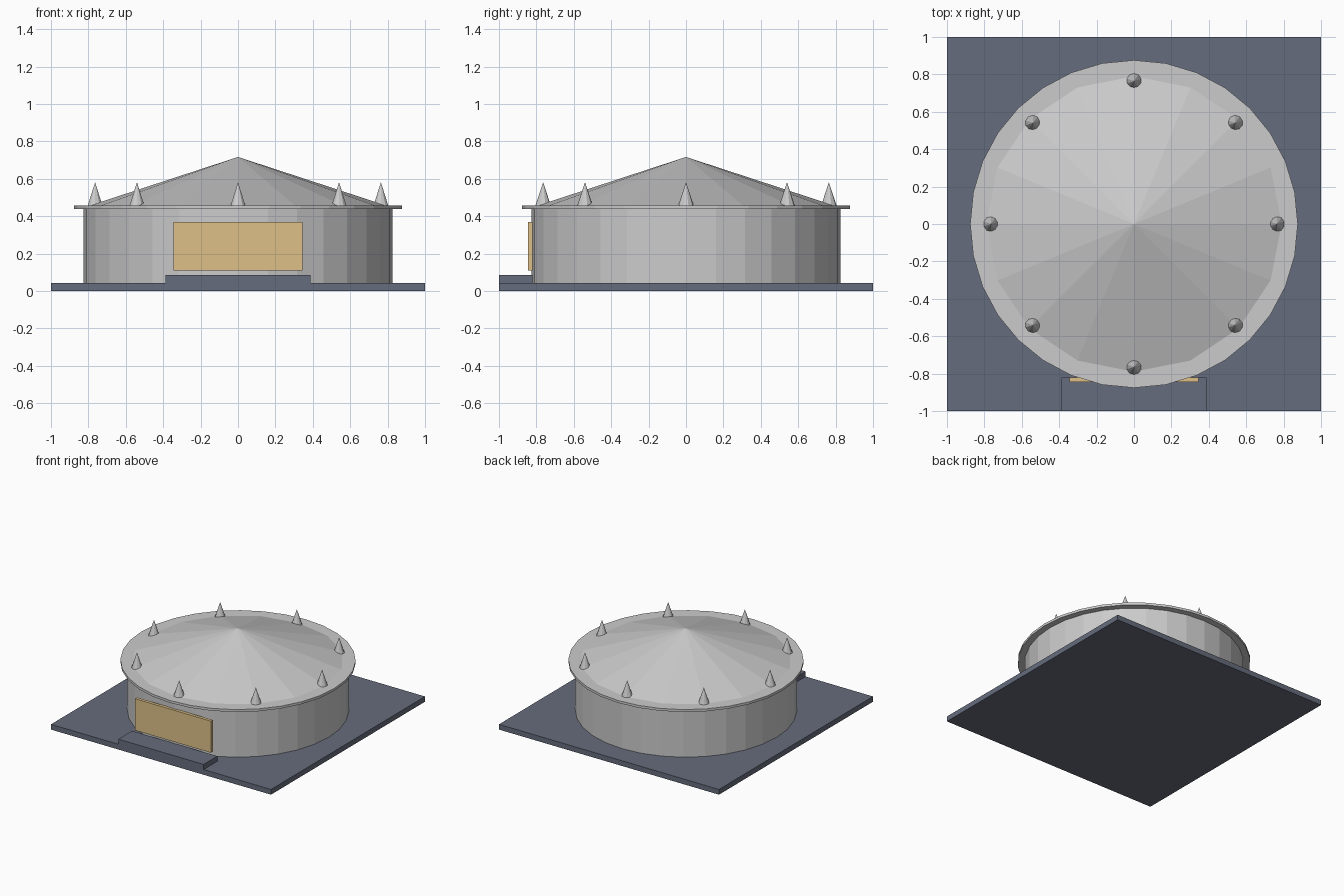
import bpy
from math import cos, sin, pi

if "Cube" in bpy.data.objects:
    bpy.data.objects.remove(bpy.data.objects["Cube"])


def material(name, color):
    m = bpy.data.materials.new(name)
    m.diffuse_color = (*color, 1)
    m.use_nodes = True
    m.node_tree.nodes["Principled BSDF"].inputs["Base Color"].default_value = m.diffuse_color
    return m


def box(name, x, y, z, mat):
    """Box from (min, max) ranges along each axis."""
    bpy.ops.mesh.primitive_cube_add(
        size=1, location=[(a + b) / 2 for a, b in (x, y, z)])
    ob = bpy.context.object
    ob.name = name
    ob.scale = [b - a for a, b in (x, y, z)]
    bpy.ops.object.transform_apply(location=False, rotation=False)
    ob.data.materials.append(mat)
    return ob


def cone(name, sides, r1, r2, z0, z1, x=0, y=0):
    """Flat-faced cone or cylinder between two heights."""
    bpy.ops.mesh.primitive_cone_add(
        vertices=sides, radius1=r1, radius2=r2, depth=z1 - z0,
        location=(x, y, (z0 + z1) / 2))
    ob = bpy.context.object
    ob.name = name
    return ob


slate = material("slate", (0.13, 0.15, 0.20))
tan = material("tan", (0.73, 0.53, 0.25))

# Ground slab and entrance step
box("base_slab", (-1, 1), (-1, 1), (0, 0.043), slate)
box("entrance_step", (-0.388, 0.388), (-1, -0.822), (0.043, 0.085), slate)

# Round wall, eave ring and conical roof
cone("drum_wall", 32, 0.825, 0.825, 0.043, 0.44)
cone("eave_disc", 32, 0.876, 0.876, 0.438, 0.458)
cone("roof_cone", 16, 0.79, 0, 0.458, 0.717)

# Front panel
box("front_panel", (-0.345, 0.345), (-0.845, -0.82), (0.11, 0.37), tan)

# Ring of spikes around the eave
for i in range(8):
    a = i * pi / 4
    cone(f"roof_spike_{i + 1}", 10, 0.041, 0, 0.458, 0.582,
         0.764 * cos(a), 0.764 * sin(a))
